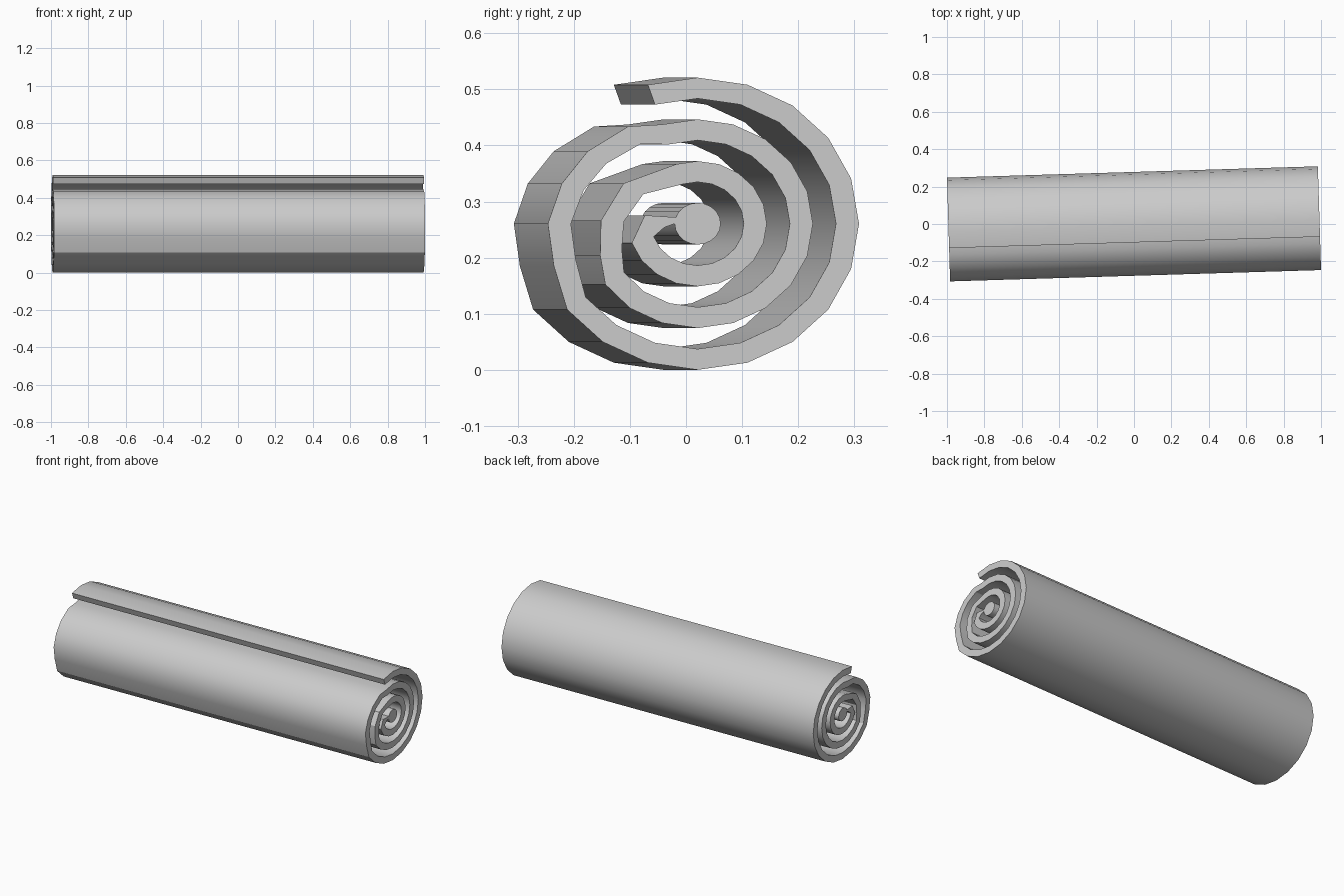
import bpy, bmesh, math

if "Cube" in bpy.data.objects:
    bpy.data.objects.remove(bpy.data.objects["Cube"])

A_Y, A_Z = 0.0411, 0.0372      # layer thickness across and up
CY, CZ = -0.0095, 0.2605       # roll centre
LENGTH, TURN = 1.984, math.radians(1.75)


def pt(deg, r):
    t = math.radians(deg)
    return (CY + r * A_Y * math.cos(t), CZ + r * A_Z * math.sin(t))


# Spiral layers: full turns joined by short steps inward on one side
outer = [(d, 7) for d in range(108, -145, -18)]
outer += [(-162, 6.56), (-180, 6.5), (-198, 6.2), (-216, 5.9), (-237, 5.55)]
outer += [(d, 5) for d in range(-252, -487, -18)]
outer += [(-504, 4.95), (-520, 4.5), (-542, 4.2), (-571, 3.75)]
outer += [(d, 3) for d in range(-612, -883, -18)]

# Closed cross-section: outer side, solid core, then inner side back out
profile = [pt(d, r) for d, r in outer]
profile.append(pt(170, 2.33))
profile += [pt(d, 1) for d in range(162, -181, -18)]
profile.append(pt(-173, 1.46))
profile += [pt(d, r - 1) for d, r in reversed(outer)]

# Extrude the cross-section along the length
bm = bmesh.new()
face = bm.faces.new([bm.verts.new((-LENGTH / 2, y, z)) for y, z in profile])
res = bmesh.ops.extrude_face_region(bm, geom=[face], use_keep_orig=True)
moved = [g for g in res["geom"] if isinstance(g, bmesh.types.BMVert)]
bmesh.ops.translate(bm, verts=moved, vec=(LENGTH, 0, 0))
bmesh.ops.recalc_face_normals(bm, faces=bm.faces)
bmesh.ops.triangulate(bm, faces=[f for f in bm.faces if len(f.verts) > 4])

mesh = bpy.data.meshes.new("rolled_mat")
bm.to_mesh(mesh)
bm.free()
mat_roll = bpy.data.objects.new("rolled_mat", mesh)
bpy.context.collection.objects.link(mat_roll)
mat_roll.rotation_euler.z = TURN

bpy.context.view_layer.objects.active = mat_roll
mat_roll.select_set(True)
bpy.ops.object.shade_smooth_by_angle(angle=math.radians(30))
